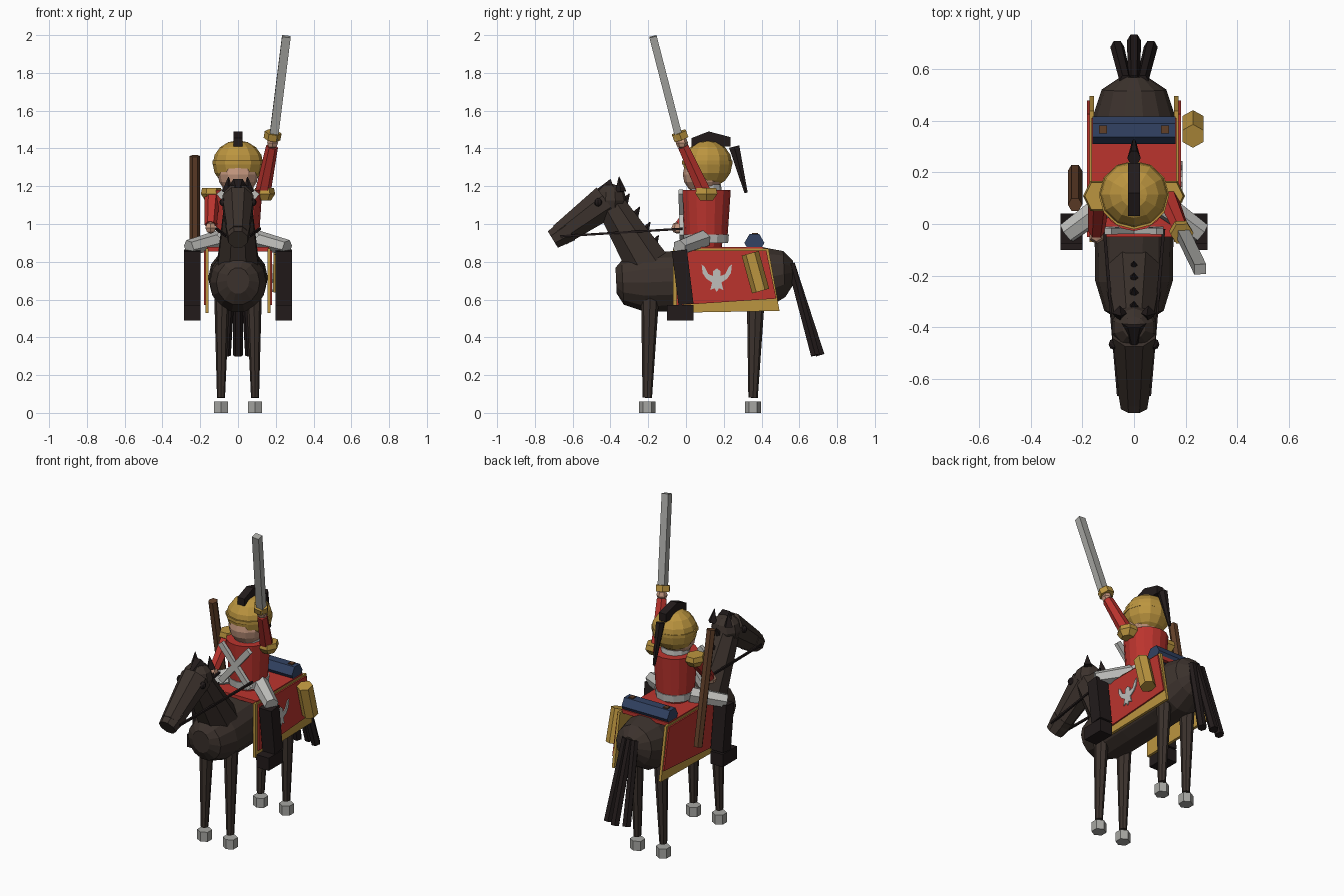
import bpy, bmesh, math
from mathutils import Vector

if "Cube" in bpy.data.objects:
    bpy.data.objects.remove(bpy.data.objects["Cube"])

def material(name, c):
    m = bpy.data.materials.new(name)
    m.diffuse_color = (*c, 1)
    m.use_nodes = True
    m.node_tree.nodes["Principled BSDF"].inputs["Base Color"].default_value = m.diffuse_color
    return m

COAT = material("dark brown coat", (.045, .032, .026))
HAIR = material("black", (.016, .011, .011))
RED = material("red cloth", (.50, .034, .027))
GOLD = material("gold", (.50, .30, .05))
WHITE = material("white leather", (.52, .52, .50))
STEEL = material("steel grey", (.38, .38, .36))
SKIN = material("skin", (.55, .31, .21))
BLUE = material("blue cloth", (.032, .055, .125))
WOOD = material("brown wood", (.12, .05, .022))

def finish(name, bm, mat):
    bmesh.ops.recalc_face_normals(bm, faces=bm.faces)
    me = bpy.data.meshes.new(name)
    bm.to_mesh(me)
    bm.free()
    me.materials.append(mat)
    ob = bpy.data.objects.new(name, me)
    bpy.context.collection.objects.link(ob)
    return ob

def loft(name, rings, sides, mat, phase=0.0, axis=None):
    """Rings of (centre, rx, ry) joined along one direction and capped."""
    w = Vector(axis) if axis else Vector(rings[-1][0]) - Vector(rings[0][0])
    w.normalize()
    ref = Vector((1, 0, 0)) if abs(w.x) < .9 else Vector((0, 1, 0))
    u = (ref - w * ref.dot(w)).normalized()
    v = w.cross(u)
    bm = bmesh.new()
    loops = []
    for c, rx, ry in rings:
        loops.append([bm.verts.new(Vector(c)
                      + u * rx * math.cos(phase + 2 * math.pi * i / sides)
                      + v * ry * math.sin(phase + 2 * math.pi * i / sides))
                      for i in range(sides)])
    for a, b in zip(loops, loops[1:]):
        for i in range(sides):
            j = (i + 1) % sides
            bm.faces.new((a[i], a[j], b[j], b[i]))
    bm.faces.new(loops[0])
    bm.faces.new(loops[-1])
    return finish(name, bm, mat)

def limb(name, p0, p1, r0, r1, mat, sides=8, flat=1.0, phase=0.0):
    return loft(name, [(p0, r0 * flat, r0), (p1, r1 * flat, r1)], sides, mat, phase)

def bar(name, p0, p1, wx, wy, mat):
    """Square-section bar with half widths wx, wy."""
    k = math.sqrt(2)
    return loft(name, [(p0, wx * k, wy * k), (p1, wx * k, wy * k)], 4, mat, math.pi / 4)

def ball(name, c, r, mat, seg=12, rings=8):
    bm = bmesh.new()
    bmesh.ops.create_uvsphere(bm, u_segments=seg, v_segments=rings, radius=1)
    bmesh.ops.scale(bm, vec=r, verts=bm.verts)
    bmesh.ops.translate(bm, vec=c, verts=bm.verts)
    return finish(name, bm, mat)

def plate(name, pts, x, t, mat):
    """Outline in y, z extruded along x."""
    bm = bmesh.new()
    f = bm.faces.new([bm.verts.new((x, y, z)) for y, z in pts])
    new = bmesh.ops.extrude_face_region(bm, geom=[f])["geom"]
    bmesh.ops.translate(bm, vec=(t, 0, 0),
                        verts=[g for g in new if isinstance(g, bmesh.types.BMVert)])
    return finish(name, bm, mat)

# Horse body, neck and head
body = [(-.37, .70, .06, .07), (-.335, .69, .115, .12), (-.22, .69, .15, .16),
        (0, .70, .153, .165), (.25, .71, .15, .165), (.42, .715, .158, .165),
        (.52, .735, .125, .125), (.57, .745, .05, .06)]
loft("horse_body", [((0, y, z), rx, rz) for y, z, rx, rz in body], 14, COAT)
limb("horse_neck", (0, -.20, .78), (0, -.41, 1.12), .125, .08, COAT, 8, .95, math.pi / 8)
ball("horse_skull", (0, -.40, 1.125), (.09, .085, .09), COAT, 10, 6)
limb("horse_head", (0, -.42, 1.12), (0, -.67, .94), .098, .065, COAT, 8, .92, math.pi / 8)
limb("horse_muzzle", (0, -.62, .97), (0, -.705, .918), .07, .055, COAT, 8, 1, math.pi / 8)

# Mane, forelock
for i, (y, z) in enumerate([(-.30, 1.16), (-.245, 1.09), (-.19, 1.01), (-.145, .94)]):
    limb(f"mane_tuft_{i}", (0, y - .045, z - .075), (0, y, z), .036, .003, HAIR, 5)
limb("forelock", (0, -.385, 1.20), (0, -.48, 1.165), .048, .012, HAIR, 6)

# Tail strands
for i, (x, y) in enumerate([(-.065, .685), (0, .71), (.065, .685)]):
    limb(f"tail_strand_{i}", (x * .5, .555, .79), (x, y, .305), .024, .027, HAIR, 6)

for s, side in ((1, "right"), (-1, "left")):
    # Ears, eyes, reins
    limb(side + "_ear", (s * .055, -.345, 1.17), (s * .05, -.355, 1.25), .03, .002, HAIR, 4)
    ball(side + "_eye", (s * .078, -.465, 1.115), (.02, .022, .022), HAIR, 8, 6)
    bar(side + "_rein", (s * .06, -.665, .935), (s * .115, -.02, .975), .006, .006, HAIR)
    # Legs and hooves
    for y, end in ((-.205, "front"), (.355, "rear")):
        limb(f"{side}_{end}_leg", (s * .085, y + .015, .62), (s * .09, y, .08),
             .048, .025, COAT, 8, .85)
        limb(f"{side}_{end}_hoof", (s * .09, y, 0), (s * .09, y, .06), .043, .043,
             STEEL, 6, 1, math.pi / 2)
    # Saddle cloth sides with gold border
    plate(side + "_cloth_border", [(-.07, .53), (.495, .54), (.437, .87), (-.07, .87)],
          s * .155, s * .017, GOLD)
    plate(side + "_cloth", [(-.05, .57), (.478, .605), (.425, .86), (-.05, .86)],
          s * .165, s * .016, RED)
    # Rider legs
    limb(side + "_thigh", (s * .09, .09, .92), (s * .26, -.035, .875), .05, .042, WHITE, 6)
    bar(side + "_boot", (s * .242, .00, .575), (s * .242, -.035, .86), .043, .04, HAIR)
    bar(side + "_foot", (s * .242, -.03, .49), (s * .242, -.03, .57), .043, .07, HAIR)
    # Epaulettes and cross belts
    loft(side + "_epaulette", [((s * .14, .108, 1.125), .035, .04),
                               ((s * .14, .108, 1.16), .057, .067),
                               ((s * .14, .108, 1.19), .05, .06)], 6, GOLD)
    bar(side + "_cross_belt", (s * .10, -.028, 1.17), (-s * .10, -.022, .93), .018, .012, WHITE)

# Cloth top and blanket roll with straps
bar("cloth_top", (0, .18, .855), (0, .18, .878), .165, .23, RED)
limb("blanket_roll", (-.16, .362, .90), (.16, .362, .90), .053, .053, BLUE, 6)
for s in (-1, 1):
    bar("roll_strap", (s * .12, .365, .93), (s * .12, .365, .952), .015, .015, WOOD)
limb("canteen", (.228, .34, .845), (.228, .395, .645), .047, .047, GOLD, 6, 1, math.pi / 2)

# Emblem on the right cloth
half = [(.02, .75), (.02, .725), (.045, .735), (.065, .775), (.08, .785),
        (.075, .74), (.055, .71), (.025, .69), (.035, .65), (.012, .66)]
outline = [(0, .765)] + half + [(0, .64)] + [(-a, z) for a, z in reversed(half)]
plate("eagle_emblem", [(.163 + a, z) for a, z in outline], .181, .006, WHITE)

# Rider torso
C = .105
loft("seat", [((0, C, .865), .08, .08), ((0, C, .91), .09, .09)], 12, RED)
loft("belt", [((0, C, .90), .115, .118), ((0, C, .945), .12, .122)], 12, WHITE)
loft("torso", [((0, C, .935), .112, .115), ((0, C, 1.18), .128, .132)], 16, RED)
loft("collar", [((0, C, 1.17), .085, .085), ((0, C, 1.21), .08, .08)], 12, WHITE)

# Head and helmet
ball("face", (0, .09, 1.262), (.107, .107, .107), SKIN)
ball("helmet", (0, .115, 1.318), (.134, .13, .125), GOLD)
loft("helmet_band", [((0, .112, 1.315), .136, .133), ((0, .112, 1.335), .136, .133)], 12, GOLD)
plate("helmet_crest", [(.03, 1.41), (.03, 1.455), (.12, 1.49), (.235, 1.46), (.235, 1.41)],
      -.024, .048, HAIR)
limb("helmet_plume", (0, .255, 1.41), (0, .318, 1.165), .032, .01, HAIR, 6, .8)

# Sword arm
limb("right_arm", (.13, .10, 1.16), (.18, -.015, 1.41), .042, .032, RED, 6)
ball("right_hand", (.183, -.022, 1.43), (.033, .033, .033), SKIN, 6, 4)
limb("sword_hilt", (.18, -.025, 1.45), (.186, -.038, 1.485), .045, .045, GOLD, 6)
bar("sword_blade", (.188, -.035, 1.45), (.256, -.175, 1.993), .023, .02, STEEL)

# Rein arm
limb("left_arm", (-.135, .10, 1.16), (-.145, -.03, .995), .042, .032, RED, 6)
ball("left_hand", (-.145, -.045, .98), (.032, .032, .032), SKIN, 6, 4)

# Carbine on the left
limb("carbine", (-.228, .205, .67), (-.228, .075, 1.36), .028, .028, WOOD, 6)
